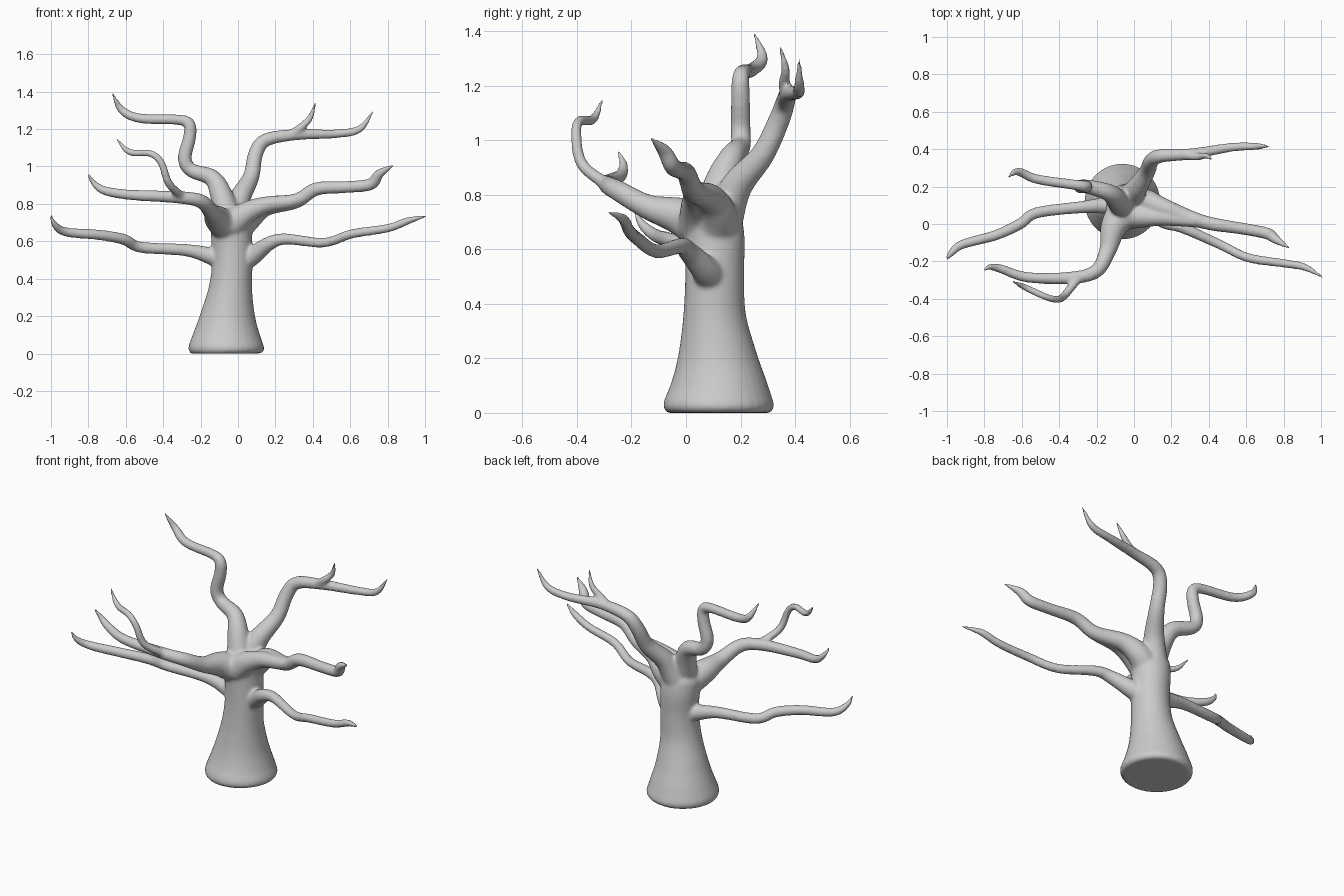
import bpy
from mathutils import Vector

CM = 0.01  # paths below are (x, y, z, radius) in hundredths of a unit

default_cube = bpy.data.objects.get("Cube")
if default_cube:
    bpy.data.objects.remove(default_cube, do_unlink=True)


def make_material(name, colour):
    mat = bpy.data.materials.new(name)
    mat.use_nodes = True
    mat.diffuse_color = colour
    mat.node_tree.nodes["Principled BSDF"].inputs["Base Color"].default_value = colour
    return mat


def smooth_path(points, steps=6):
    """Catmull-Rom interpolation through the path points, radius included."""
    pts = [Vector(p) * CM for p in points]
    pts = [pts[0] * 2 - pts[1]] + pts + [pts[-1] * 2 - pts[-2]]
    result = []
    for a, b, c, d in zip(pts, pts[1:], pts[2:], pts[3:]):
        for i in range(steps):
            t = i / steps
            result.append(0.5 * (2 * b + (c - a) * t
                                 + (2 * a - 5 * b + 4 * c - d) * t ** 2
                                 + (3 * b - a - 3 * c + d) * t ** 3))
    result.append(pts[-2])
    return result


def make_limb(name, points):
    """Round tapering limb swept along a smooth path."""
    curve = bpy.data.curves.new(name, "CURVE")
    curve.dimensions = "3D"
    curve.bevel_depth = 1.0
    curve.bevel_resolution = 14
    curve.use_fill_caps = True
    path = smooth_path(points)
    spline = curve.splines.new("POLY")
    spline.points.add(len(path) - 1)
    for point, sample in zip(spline.points, path):
        point.co = (*sample[:3], 1.0)
        point.radius = max(sample[3], 0.004)
    limb = bpy.data.objects.new(name, curve)
    bpy.context.collection.objects.link(limb)
    return limb


# Trunk, flared at the foot
trunk = [(-6.2, 12, 0, 19), (-6.2, 12, 3, 20.3), (-6, 12, 10, 18),
         (-5.4, 11.5, 20, 14.8), (-4, 10.5, 35, 11.6), (-3, 10.5, 50, 10.8),
         (-3.5, 10.5, 64, 11), (-4, 9, 72, 10.5), (-5, 8, 78, 6)]

# Low branches, one on each side
low_right = [(-5, 10, 49, 7), (-14, 10, 52, 4.8), (-28, 9, 55.3, 3.3),
             (-52, 6, 56.8, 3), (-61, 0, 61, 3), (-74, -6, 63.4, 2.8),
             (-92, -11, 65, 2.5), (-98, -16, 69, 1.8), (-100.3, -19, 74.5, 0.6)]
low_left = [(0, 10, 49, 7), (8, 7, 52.5, 5.2), (17, 1, 59, 3.8), (26, -2, 61.2, 3),
            (46, -11, 59.3, 2.6), (61, -18, 64, 2.5), (80, -21, 67, 2.3),
            (91, -23, 71, 2), (101, -28.5, 73.6, 0.6)]

# Upper side branch on the left, widened at its root by a shoulder
upper_left = [(-3, 10, 65, 9), (6, 12, 72.5, 6.8), (15, 9, 78.7, 5.2),
              (31, 3, 81.5, 4), (42, 0, 88, 3.6), (58, -2.5, 89, 3.2),
              (71, -5, 90.5, 3.2), (75.5, -8, 96, 2.6), (83.2, -13, 100.7, 0.6)]
shoulder = [(-4, 5, 69, 8), (5, 4, 75.5, 6), (15, 3.5, 79.5, 4.5),
            (29, 2, 81.5, 3.6), (38, 0.5, 85, 3)]

# Forward branch that sweeps to the right, with a twig
front_right = [(-5, 8, 67, 9), (-11, -2, 72, 7), (-14, -14, 75.5, 4.6),
               (-20, -25, 81.5, 3.8), (-33, -28.7, 83.6, 3.3), (-57, -28.5, 84.8, 2.8),
               (-71, -24, 87, 2.4), (-77, -23, 91, 1.7), (-80.3, -25, 96.5, 0.6)]
front_twig = [(-29, -28, 83, 2.4), (-37, -38, 91, 2.2), (-41, -40.3, 102, 2),
              (-47, -39, 107, 1.9), (-58, -34, 107.7, 1.8), (-65.4, -30.5, 115.2, 0.6)]

# Tall rear branch on the right
tall_right = [(-5, 9, 70, 7.5), (-9, 13, 85, 6), (-14, 17, 94, 4.6),
              (-25, 20, 98, 3.8), (-28.5, 20, 104.5, 3.7), (-26, 20, 115, 3.5),
              (-26, 20, 122.5, 3.2), (-32, 21, 125, 2.8), (-52, 24, 125.7, 2.6),
              (-62, 28, 130, 2.2), (-67.3, 25, 139.3, 0.6)]

# Tall rear branch on the left, with a twig
tall_left = [(-4, 13, 69, 7.5), (1, 18.5, 83, 5.8), (7, 28, 94.5, 4.4),
             (9.5, 34, 107, 4), (15, 36.5, 114.2, 3.6), (31, 37.5, 117, 3),
             (52, 41, 117.5, 2.4), (65, 41.5, 120, 2), (72.5, 41.5, 130, 0.6)]
left_twig = [(26, 37, 116, 2.2), (33, 36, 120.5, 2.2), (38.5, 36.5, 126, 1.7),
             (41.6, 34.5, 134.5, 0.6)]

limbs = [
    make_limb("trunk", trunk),
    make_limb("low_right_branch", low_right),
    make_limb("low_left_branch", low_left),
    make_limb("upper_left_branch", upper_left),
    make_limb("upper_left_shoulder", shoulder),
    make_limb("front_right_branch", front_right),
    make_limb("front_right_twig", front_twig),
    make_limb("tall_right_branch", tall_right),
    make_limb("tall_left_branch", tall_left),
    make_limb("tall_left_twig", left_twig),
]

# Turn the limbs into meshes and join them into one tree
bpy.ops.object.select_all(action="DESELECT")
for limb in limbs:
    limb.select_set(True)
bpy.context.view_layer.objects.active = limbs[0]
bpy.ops.object.convert(target="MESH")
bpy.ops.object.join()
tree = bpy.context.view_layer.objects.active
tree.name = "bare_tree"

# Fuse the limbs into one skin and soften the forks
fuse = tree.modifiers.new("fuse", "REMESH")
fuse.mode = "VOXEL"
fuse.voxel_size = 0.008
soften = tree.modifiers.new("soften", "SMOOTH")
soften.factor = 0.5
soften.iterations = 12
for modifier in (fuse, soften):
    bpy.ops.object.modifier_apply(modifier=modifier.name)

# Plain grey bark
tree.data.materials.clear()
tree.data.materials.append(make_material("grey_bark", (0.6, 0.6, 0.6, 1.0)))
bpy.ops.object.shade_smooth_by_angle(angle=0.8)
